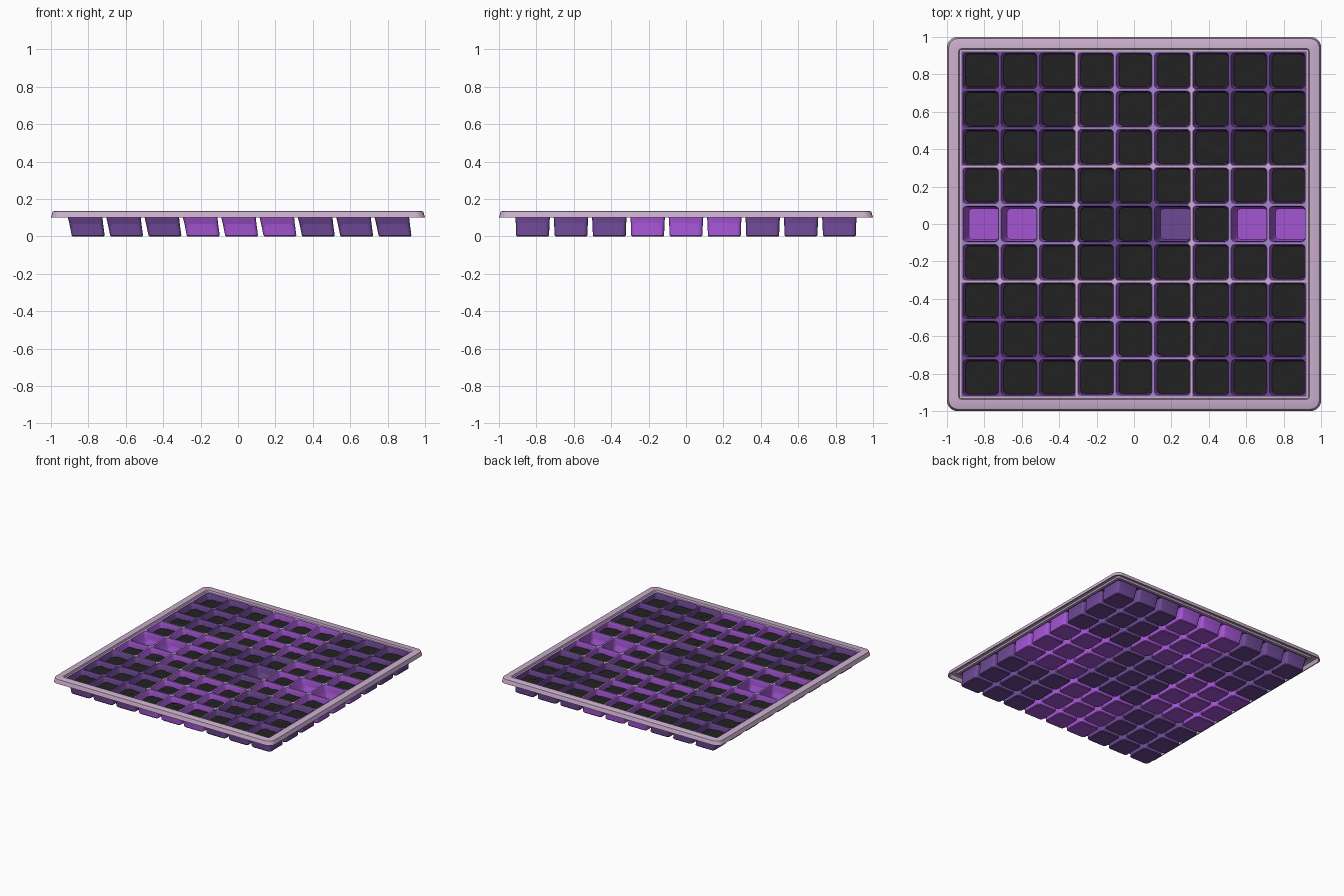
import bpy, bmesh, math, random

if "Cube" in bpy.data.objects:
    bpy.data.objects.remove(bpy.data.objects["Cube"])
random.seed(4)

def mat(name, c):
    m = bpy.data.materials.new(name)
    m.diffuse_color = (*c, 1)
    m.use_nodes = True
    m.node_tree.nodes["Principled BSDF"].inputs["Base Color"].default_value = m.diffuse_color
    return m

PINK = mat("pale pink", (0.60, 0.43, 0.61))
BRIGHT = mat("bright purple", (0.37, 0.09, 0.65))
DARK = mat("dark purple", (0.155, 0.065, 0.30))
LAV = mat("lavender", (0.37, 0.24, 0.60))
SOIL = mat("soil black", (0.016, 0.016, 0.016))

PITCH = 0.205
DECK = 0.122

def loop(bm, cx, cy, half, r, z, segs=4):
    """Ring of vertices around a rounded square."""
    vs = []
    for k in range(4):
        ang = math.pi / 4 + k * math.pi / 2
        ox = cx + math.copysign(half - r, math.cos(ang))
        oy = cy + math.copysign(half - r, math.sin(ang))
        for i in range(segs + 1):
            a = k * math.pi / 2 + i * math.pi / 2 / segs
            vs.append(bm.verts.new((ox + r * math.cos(a), oy + r * math.sin(a), z)))
    return vs

def bridge(bm, a, b, mi=0):
    n = len(a)
    for i in range(n):
        f = bm.faces.new((a[i], a[(i + 1) % n], b[(i + 1) % n], b[i]))
        f.material_index = mi

def finish(bm, name, mats, recalc=False):
    bmesh.ops.remove_doubles(bm, verts=bm.verts, dist=1e-5)
    if recalc:
        bmesh.ops.recalc_face_normals(bm, faces=bm.faces)
    me = bpy.data.meshes.new(name)
    bm.to_mesh(me)
    bm.free()
    ob = bpy.data.objects.new(name, me)
    for m in mats:
        me.materials.append(m)
    bpy.context.collection.objects.link(ob)
    bpy.context.view_layer.objects.active = ob
    ob.select_set(True)
    bpy.ops.object.shade_smooth_by_angle(angle=math.radians(35))
    ob.select_set(False)
    return ob

# Outer frame: raised rim with a hollow skirt underneath
bm = bmesh.new()
profile = [(0.9225, DECK, 0.001), (0.933, DECK, 0.01), (0.937, 0.135, 0.012),
           (0.984, 0.135, 0.045), (0.991, 0.132, 0.05), (1.0, 0.10, 0.055),
           (0.992, 0.10, 0.05), (0.982, 0.129, 0.045), (0.943, 0.129, 0.015),
           (0.938, 0.117, 0.012), (0.9225, 0.117, 0.001)]
rings = [loop(bm, 0, 0, h, r, z, 6) for h, z, r in profile]
for a, b in zip(rings, rings[1:] + rings[:1]):
    bridge(bm, a, b)
finish(bm, "outer_frame", [PINK], True)

# Cups: leaning thin-walled pots, drawn in 3x3 blocks of alternating colour
def cup(bm, cx, cy):
    lean = lambda z: cx + 0.02 * (1 - z / 0.12)
    spec = [(cx, PITCH / 2, 0, DECK, 1),          # ridge edge
            (cx, 0.0955, 0.02, DECK, 1),          # ridge lip
            (cx, 0.0935, 0.02, 0.118, 0),         # inner wall
            (lean(0.010), 0.086, 0.02, 0.010, 0),
            (lean(0.005), 0.082, 0.018, 0.005, 0)]
    rings = [loop(bm, x, cy, h, r, z) for x, h, r, z, _ in spec]
    for i in range(4):
        bridge(bm, rings[i], rings[i + 1], spec[i + 1][4])
    bm.faces.new(rings[-1])
    under = [(cx, PITCH / 2, 0, 0.117), (cx, 0.0945, 0.022, 0.117),
             (lean(0.1), 0.091, 0.022, 0.10), (lean(0.006), 0.088, 0.022, 0.006),
             (lean(0), 0.083, 0.02, 0.0)]
    rings = [loop(bm, x, cy, h, r, z) for x, h, r, z in under]
    for a, b in zip(rings, rings[1:]):
        bridge(bm, b, a)
    bm.faces.new(rings[-1][::-1])

for bx in range(3):
    for by in range(3):
        bright = (bx + by) % 2 == 1
        bm = bmesh.new()
        for i in range(3):
            for j in range(3):
                cup(bm, (bx * 3 + i - 4) * PITCH, (by * 3 + j - 4) * PITCH)
        finish(bm, f"cup_block_{bx}_{by}", [BRIGHT, LAV] if bright else [DARK, DARK])

# Pink dividers between blocks, with small diamond studs at the crossings
def box(bm, x, y, sx, sy, z0, z1, turn=0):
    vs = bmesh.ops.create_cube(bm, size=1)["verts"]
    for v in vs:
        px, py = v.co.x * sx, v.co.y * sy
        c, s = math.cos(turn), math.sin(turn)
        v.co = (x + px * c - py * s, y + px * s + py * c, z0 if v.co.z < 0 else z1)

bm = bmesh.new()
for s in (-1, 1):
    e = s * 1.5 * PITCH
    box(bm, e, 0, 0.011, 1.85, 0.120, 0.1245)
    box(bm, 0, e, 1.85, 0.011, 0.120, 0.1240)
    for k in range(-4, 4):
        p = (k + 0.5) * PITCH
        box(bm, e, p, 0.027, 0.027, 0.120, 0.1255, math.pi / 4)
        if abs(abs(p) - abs(e)) > 0.01:
            box(bm, p, e, 0.027, 0.027, 0.120, 0.1255, math.pi / 4)
finish(bm, "block_dividers", [PINK])

# Soil: slightly lumpy fill in every cup but five of the middle row
EMPTY = {(0, 4), (1, 4), (5, 4), (7, 4), (8, 4)}
N, H, Z = 7, 0.0885, 0.078
bm = bmesh.new()
for i in range(9):
    for j in range(9):
        if (i, j) in EMPTY:
            continue
        cx, cy = (i - 4) * PITCH + 0.007, (j - 4) * PITCH
        g = []
        for a in range(N + 1):
            row = []
            for b in range(N + 1):
                x, y = (2 * a / N - 1) * H, (2 * b / N - 1) * H
                if a in (0, N) and b in (0, N):   # rounded corners
                    x, y = x * 0.93, y * 0.93
                row.append(bm.verts.new((cx + x, cy + y, Z + random.uniform(-0.004, 0.004))))
            g.append(row)
        for a in range(N):
            for b in range(N):
                bm.faces.new((g[a][b], g[a + 1][b], g[a + 1][b + 1], g[a][b + 1]))
finish(bm, "soil", [SOIL])
